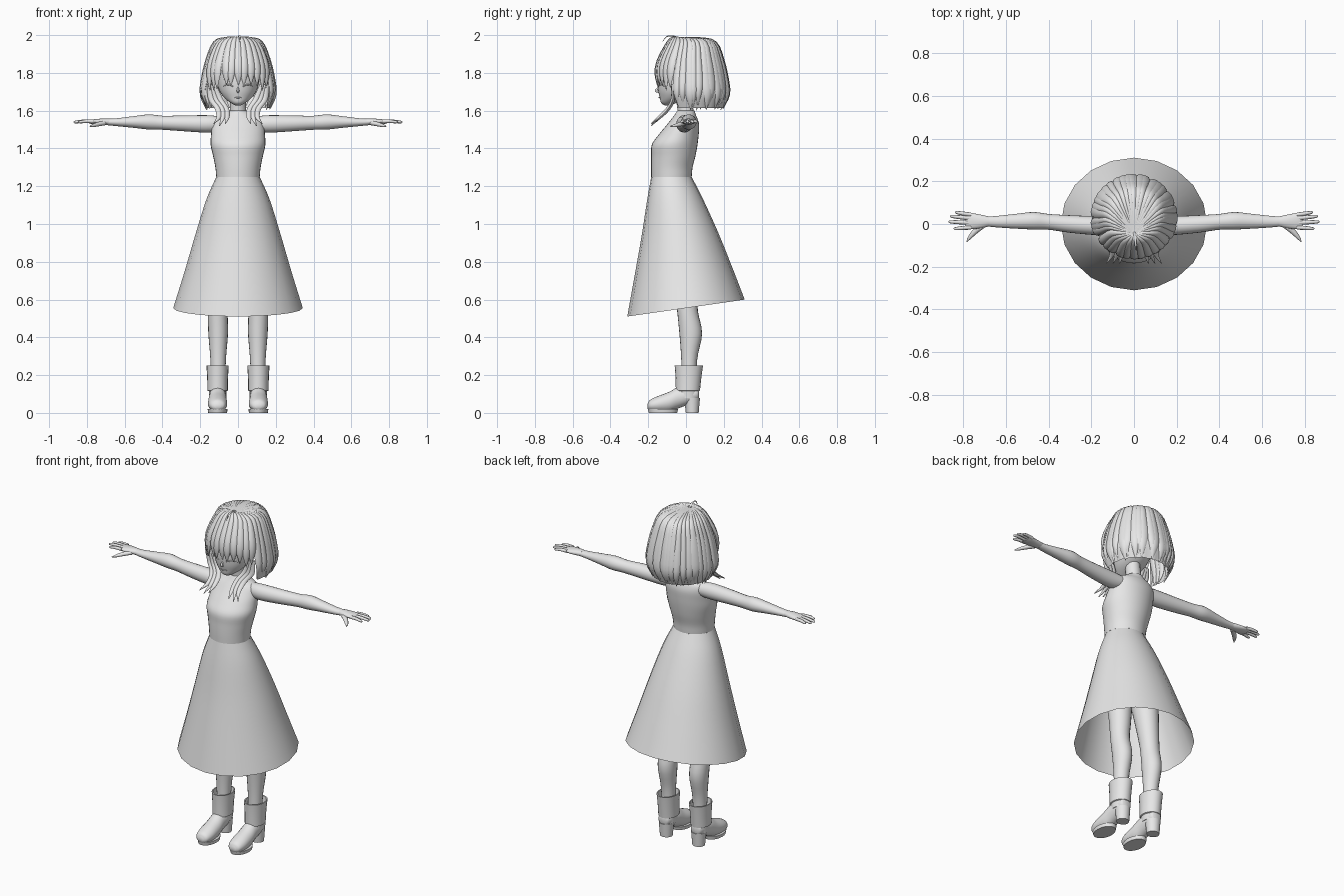
import bpy, bmesh, random
from math import sin, cos, pi, radians
from mathutils import Vector

if "Cube" in bpy.data.objects:
    bpy.data.objects.remove(bpy.data.objects["Cube"])
random.seed(4)
X, Y, Z = Vector((1, 0, 0)), Vector((0, 1, 0)), Vector((0, 0, 1))

clay = bpy.data.materials.new("light_grey")
clay.use_nodes = True
clay.diffuse_color = (0.8, 0.8, 0.8, 1)
clay.node_tree.nodes["Principled BSDF"].inputs["Base Color"].default_value = (0.8, 0.8, 0.8, 1)


def finish(name, bm, angle=50):
    bmesh.ops.recalc_face_normals(bm, faces=bm.faces)
    mesh = bpy.data.meshes.new(name)
    bm.to_mesh(mesh)
    bm.free()
    mesh.materials.append(clay)
    obj = bpy.data.objects.new(name, mesh)
    bpy.context.collection.objects.link(obj)
    bpy.ops.object.select_all(action="DESELECT")
    obj.select_set(True)
    bpy.context.view_layer.objects.active = obj
    bpy.ops.object.shade_smooth_by_angle(angle=radians(angle))
    return obj


def spline(rows, k):
    """Catmull-Rom interpolation through rows of numbers."""
    rows = [Vector(r) for r in rows]
    if k == 1:
        return rows
    pad = [rows[0] * 2 - rows[1]] + rows + [rows[-1] * 2 - rows[-2]]
    out = []
    for a, b, c, d in zip(pad, pad[1:], pad[2:], pad[3:]):
        for i in range(k):
            t = i / k
            out.append((b * 2 + (c - a) * t + (a * 2 - b * 5 + c * 4 - d) * t * t
                        + (b * 3 - a - c * 3 + d) * t ** 3) / 2)
    return out + [rows[-1]]


def sweep(name, rows, side, up=None, n=20, k=4, caps=True, angle=50):
    """Elliptical rings from rows of (x, y, z, side radius, up radius)."""
    rows = spline(rows, k)
    bm = bmesh.new()
    rings = []
    for i, r in enumerate(rows):
        c = Vector(r[:3])
        ahead, behind = rows[min(i + 1, len(rows) - 1)], rows[max(i - 1, 0)]
        v = up or (Vector(ahead[:3]) - Vector(behind[:3])).cross(side).normalized()
        a, b = max(r[3], 0.001), max(r[4], 0.001)
        rings.append([bm.verts.new(c + side * a * cos(2 * pi * j / n) + v * b * sin(2 * pi * j / n))
                      for j in range(n)])
    for p, q in zip(rings, rings[1:]):
        for j in range(n):
            bm.faces.new((p[j], p[(j + 1) % n], q[(j + 1) % n], q[j]))
    if caps:
        bm.faces.new(rings[0])
        bm.faces.new(rings[-1])
    return finish(name, bm, angle)


def upright(name, rows, x=0, **kw):
    """Vertical body from rows of (z, centre y, x radius, y radius)."""
    return sweep(name, [(x, cy, z, a, b) for z, cy, a, b in rows], X, Y, **kw)


# Dress
upright("bodice", [(1.25, -.077, .115, .107), (1.3, -.075, .12, .11), (1.36, -.067, .132, .117),
                   (1.42, -.06, .145, .121), (1.47, -.04, .143, .107), (1.52, -.018, .138, .088),
                   (1.555, -.008, .125, .07), (1.578, -.004, .085, .056), (1.6, 0, .046, .046)], n=32)
skirt = upright("skirt", [(1.25, -.077, .115, .107), (1.13, -.058, .168, .148),
                          (.945, -.033, .226, .203), (.75, -.015, .283, .258),
                          (.555, 0, .343, .311)], caps=False)
for v in skirt.data.vertices:
    v.co.z += .145 * v.co.y * (1.25 - v.co.z) / .7

# Head
upright("neck", [(1.54, .005, .05, .046), (1.62, -.005, .042, .042), (1.72, -.02, .042, .045)])
upright("head", [(1.628, -.1, .014, .014), (1.642, -.09, .04, .042), (1.67, -.065, .074, .074),
                 (1.71, -.045, .1, .103), (1.77, -.03, .114, .122), (1.85, -.015, .118, .128),
                 (1.92, 0, .105, .11), (1.96, 0, .06, .06)], n=32)
sweep("nose", [(0, -.145, 1.725, .003, .003), (0, -.158, 1.706, .007, .007),
               (0, -.145, 1.697, .004, .003)], X, n=10)
sweep("mouth", [(-.02, -.137, 1.671, .002, .002), (0, -.142, 1.669, .003, .004),
                (.02, -.137, 1.671, .002, .002)], Y, n=8)

# Hair: locks follow a rounded profile running out from the crown
BACK = [(.06, 1.983), (.35, 1.981), (.61, 1.958), (.8, 1.87), (.92, 1.77), (.97, 1.69), (.84, 1.615)]
FRINGE = [(.06, 1.983), (.35, 1.983), (.64, 1.955), (.88, 1.87), (.95, 1.81), (.94, 1.755)]


def on_head(a, f, z):
    cy = -.045 + .075 * min(1, f / .6)
    return Vector((.2 * f * sin(a), cy - (.2 if abs(a) > pi / 2 else .195) * f * cos(a), z))


def lock(name, a, profile, width, drop=0, twist=0):
    rows = []
    last = len(profile) - 1
    for i, (f, z) in enumerate(profile):
        t = i / last
        p = on_head(a + twist * t, f, z - drop * t ** 3)
        w = width * (.25 + 1.1 * t if t < .65 else 2.8 * (1 - t) ** .8 + .04)
        rows.append((*p, min(w, width), .013 * min(1, .3 + 2 * t, .1 + 4 * (1 - t))))
    sweep(name, rows, Vector((cos(a), sin(a), 0)), n=8, k=3)


bm = bmesh.new()
columns = []
steps = 72
for j in range(steps):
    a = 2 * pi * j / steps - pi
    bare = abs(a) < radians(62)
    profile = spline(FRINGE[:5] if bare else BACK, 4)
    ridge = 1 + .025 * abs(sin(a * 9))
    count = 24
    column = []
    for i in range(count + 1):
        q = i / count * (len(profile) - 1)
        lo = min(int(q), len(profile) - 2)
        f, z = profile[lo].lerp(profile[lo + 1], q - lo)
        column.append(bm.verts.new(on_head(a, f * ridge * .99, z)))
    columns.append(column)
for j in range(steps):
    p, q = columns[j], columns[(j + 1) % steps]
    for i in range(count):
        bm.faces.new((p[i], q[i], q[i + 1], p[i + 1]))
bm.faces.new([c[0] for c in columns])
finish("hair_cap", bm)

for i in range(25):
    a = radians(66 + i * 9.5)
    if a > pi:
        a -= 2 * pi
    lock(f"back_lock_{i}", a, BACK, random.uniform(.022, .036),
         random.uniform(-.01, .015), random.uniform(-.1, .1))
for i in range(11):
    d = i - 5
    lock(f"fringe_lock_{i}", radians(d * 11), FRINGE, .026,
         .007 * abs(d) + random.uniform(0, .02), random.uniform(-.06, .06))
sweep("stray_lock", [(0, -.03, 1.975, .006, .003), (.005, -.06, 1.994, .006, .003),
                     (.008, -.1, 1.993, .005, .003), (.01, -.125, 1.965, .001, .001)], X, n=6)

# Parts made once for each side
for s, tag in ((1, "left"), (-1, "right")):
    for i in range(3):
        o = (i - 1) * .022
        sweep(f"{tag}_face_lock_{i}",
              [(s * (.14 + o / 2), -.07, 1.74, .014, .008), (s * (.118 + o), -.07, 1.66, .018, .011),
               (s * (.085 + o), -.095, 1.61, .016, .011), (s * (.08 + o), -.14, 1.565, .013, .009),
               (s * (.098 + o * 1.4), -.185, 1.52 + abs(o) / 2, .002, .002)], X, n=8)
    sweep(f"{tag}_eyelid", [(s * .024, -.147, 1.728, .003, .003), (s * .05, -.138, 1.738, .004, .004),
                            (s * .08, -.112, 1.73, .003, .003)], Y, n=8)
    # Arm and hand
    sweep(f"{tag}_arm", [(s * x, y, z, a, b) for x, y, z, a, b in (
        (.1, -.005, 1.53, .04, .04), (.17, -.008, 1.53, .044, .046), (.3, 0, 1.533, .041, .041),
        (.4, .01, 1.536, .037, .037), (.47, .015, 1.54, .041, .04), (.55, .013, 1.54, .035, .031),
        (.64, .011, 1.539, .027, .021), (.69, .012, 1.54, .023, .017))], Y, Z)
    sweep(f"{tag}_palm", [(s * x, y, 1.541, a, b) for x, y, a, b in (
        (.68, .012, .023, .017), (.72, .012, .032, .017), (.765, .014, .038, .013),
        (.79, .016, .034, .008))], Y, Z, n=16)
    for i, (tip, root, end) in enumerate(((.846, -.016, -.022), (.87, .006, .01),
                                          (.864, .027, .036), (.84, .044, .054))):
        sweep(f"{tag}_finger_{i}", [(s * .765, root, 1.543, .01, .01),
                                    (s * (.765 + tip) / 2, (root + end) / 2, 1.544, .0095, .009),
                                    (s * (tip - .008), end, 1.54, .007, .007),
                                    (s * tip, end, 1.539, .002, .002)], Y, Z, n=8, k=3)
    sweep(f"{tag}_thumb", [(s * .71, -.005, 1.535, .016, .013), (s * .745, -.035, 1.527, .013, .011),
                           (s * .77, -.062, 1.52, .009, .008), (s * .785, -.084, 1.517, .002, .002)],
          Vector((.8, s * .6, 0)), n=10)
    # Leg
    sweep(f"{tag}_leg", [(s * x, y, z, a, b) for x, y, z, a, b in (
        (.105, .015, .1, .036, .038), (.105, .017, .28, .041, .042), (.105, .025, .42, .052, .06),
        (.107, .008, .54, .053, .055), (.1, 0, .65, .06, .062), (.09, -.02, .85, .075, .08),
        (.075, -.045, 1.1, .075, .09))], X, Y)
    # Boot
    x = s * .108
    sweep(f"{tag}_boot_foot", [(x, y, z, a, b) for y, z, a, b in (
        (-.204, .034, .015, .012), (-.19, .04, .038, .029), (-.15, .046, .05, .042),
        (-.09, .058, .05, .053), (-.04, .08, .046, .056), (.02, .092, .043, .045),
        (.06, .1, .034, .035), (.07, .1, .015, .02))], X, Z)
    upright(f"{tag}_boot_sole", [(0, -.122, .05, .075), (.02, -.122, .053, .08)], x=x, k=1)
    upright(f"{tag}_boot_heel", [(0, .033, .036, .034), (.08, .032, .042, .042)], x=x, k=1)
    upright(f"{tag}_boot_shaft", [(.08, .01, .046, .058), (.14, .01, .047, .058)], x=x, k=1)
    upright(f"{tag}_boot_cuff", [(.115, .01, .048, .058), (.118, .01, .054, .064), (.185, .013, .055, .068),
                                 (.25, .015, .059, .075), (.25, .015, .053, .068),
                                 (.19, .015, .048, .06)], x=x, k=1, caps=False)
